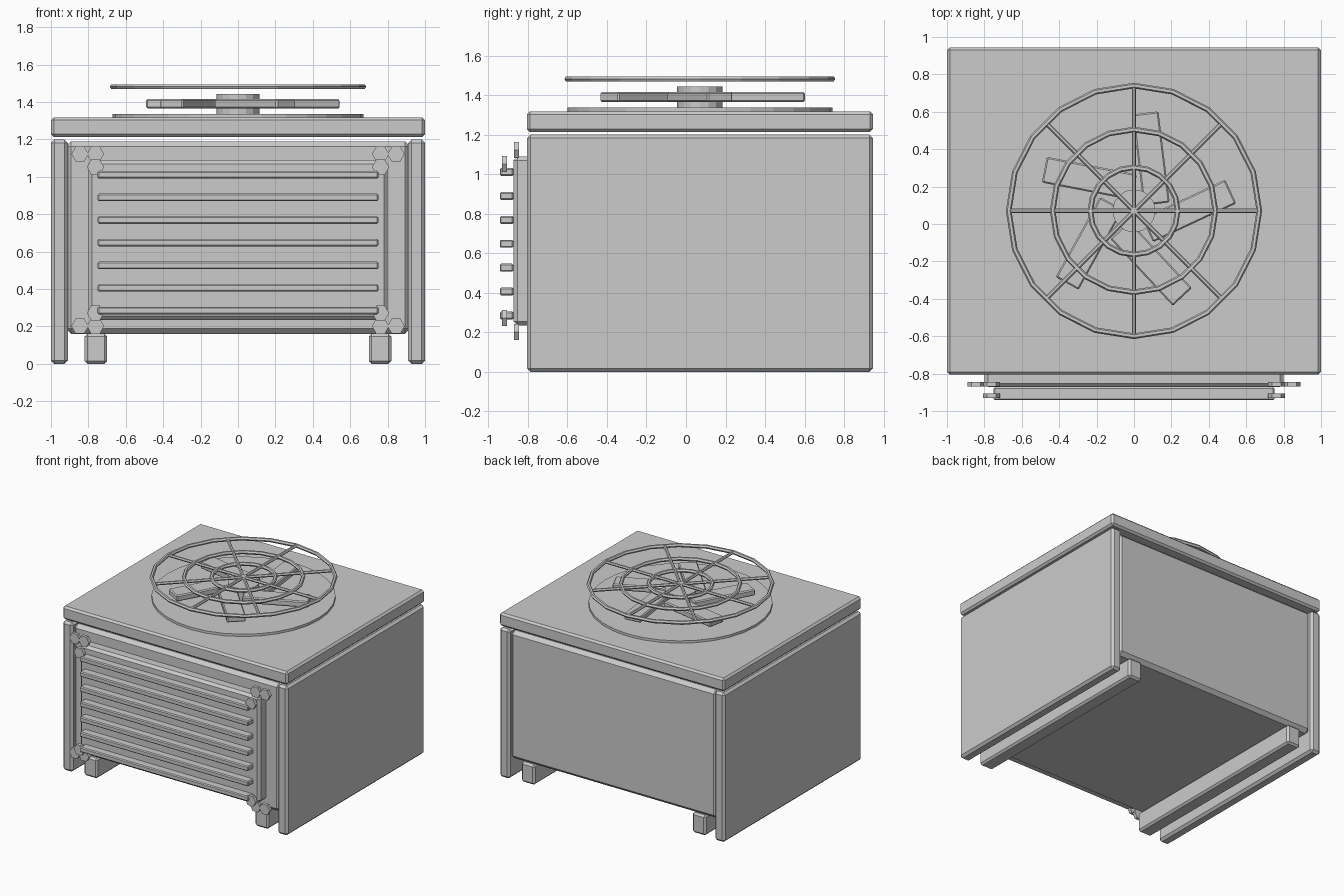
import bpy, bmesh
from math import pi, cos, sin, radians
from mathutils import Matrix, Vector

if "Cube" in bpy.data.objects:
    bpy.data.objects.remove(bpy.data.objects["Cube"])

CY = 0.07  # cabinet and fan centre in y


def finish(bm, name):
    me = bpy.data.meshes.new(name)
    bm.to_mesh(me)
    bm.free()
    ob = bpy.data.objects.new(name, me)
    bpy.context.collection.objects.link(ob)
    return ob


def box(name, x, y, z, bevel=0.0, rot=0.0):
    """Chamfered box from (min, max) ranges, turned about its own z axis."""
    bm = bmesh.new()
    bmesh.ops.create_cube(bm, size=1)
    size = [r[1] - r[0] for r in (x, y, z)]
    bmesh.ops.scale(bm, vec=size, verts=bm.verts)
    if bevel:
        bmesh.ops.bevel(bm, geom=bm.edges[:], offset=bevel, segments=1,
                        affect='EDGES', clamp_overlap=True)
    ob = finish(bm, name)
    ob.location = [(r[0] + r[1]) / 2 for r in (x, y, z)]
    ob.rotation_euler.z = rot
    return ob


def cylinder(name, loc, r, depth, sides, rot=(0, 0, 0)):
    bm = bmesh.new()
    bmesh.ops.create_cone(bm, cap_ends=True, segments=sides,
                          radius1=r, radius2=r, depth=depth)
    ob = finish(bm, name)
    ob.location, ob.rotation_euler = loc, rot
    return ob


def ring(name, z, major, minor=0.015):
    bpy.ops.mesh.primitive_torus_add(location=(0, CY, z), major_radius=major,
                                     minor_radius=minor, major_segments=20,
                                     minor_segments=6)
    bpy.context.object.name = name


# cabinet
box("cabinet_body", (-0.92, 0.92), (-0.785, 0.925), (0.16, 1.19), 0.028)
box("lid", (-1, 1), (-0.805, 0.945), (1.213, 1.318), 0.015)
for s, side in ((-1, "left"), (1, "right")):
    box(f"{side}_panel", sorted((s * 0.91, s)), (-0.805, 0.945), (0, 1.2), 0.018)
    box(f"{side}_skid", sorted((s * 0.7, s * 0.82)), (-0.79, 0.925), (0, 0.162), 0.015)

# front grille plate and slats
box("grille_plate", (-0.8, 0.8), (-0.872, -0.77), (0.235, 1.09), 0.02)
for i in range(7):
    z = 0.285 + 0.121 * i
    box(f"grille_slat_{i + 1}", (-0.75, 0.75), (-0.942, -0.872), (z - 0.02, z + 0.02), 0.007)

# hexagonal bolts, mirrored to four corners
for s in (-1, 1):
    for t in (-1, 1):
        for x, dz, y in ((0.845, 0.46, -0.857), (0.762, 0.46, -0.857), (0.762, 0.39, -0.918)):
            cylinder("bolt", (s * x, y, 0.662 + t * dz), 0.046, 0.026, 6,
                     (pi / 2, radians(30), 0))

# fan base, hub and blades
cylinder("fan_base", (0, CY, 1.325), 0.67, 0.024, 32)
cylinder("fan_hub", (0, CY, 1.388), 0.115, 0.11, 16)
for i in range(5):
    a = i * 2 * pi / 5
    bx, by = 0.295 * cos(a), CY + 0.295 * sin(a)
    box(f"fan_blade_{i + 1}", (bx - 0.245, bx + 0.245), (by - 0.07, by + 0.07),
        (1.365, 1.415), 0.008, a + radians(25))

# wire guard: rings and crossing spokes
for name, r in (("inner", 0.233), ("middle", 0.435), ("outer", 0.67)):
    ring(f"guard_{name}_ring", 1.482, r)
for i in range(4):
    cylinder(f"guard_spoke_{i + 1}", (0, CY, 1.482), 0.012, 1.34, 6,
             (0, pi / 2, i * pi / 4))

# bolt heads: point sideways so that flats lie on top and bottom
for ob in bpy.data.objects:
    if ob.name.startswith("bolt"):
        top = max((ob.rotation_euler.to_matrix() @ v.co).z for v in ob.data.vertices)
        if top > 0.042:
            ob.data.transform(Matrix.Rotation(radians(30), 4, 'Z'))
